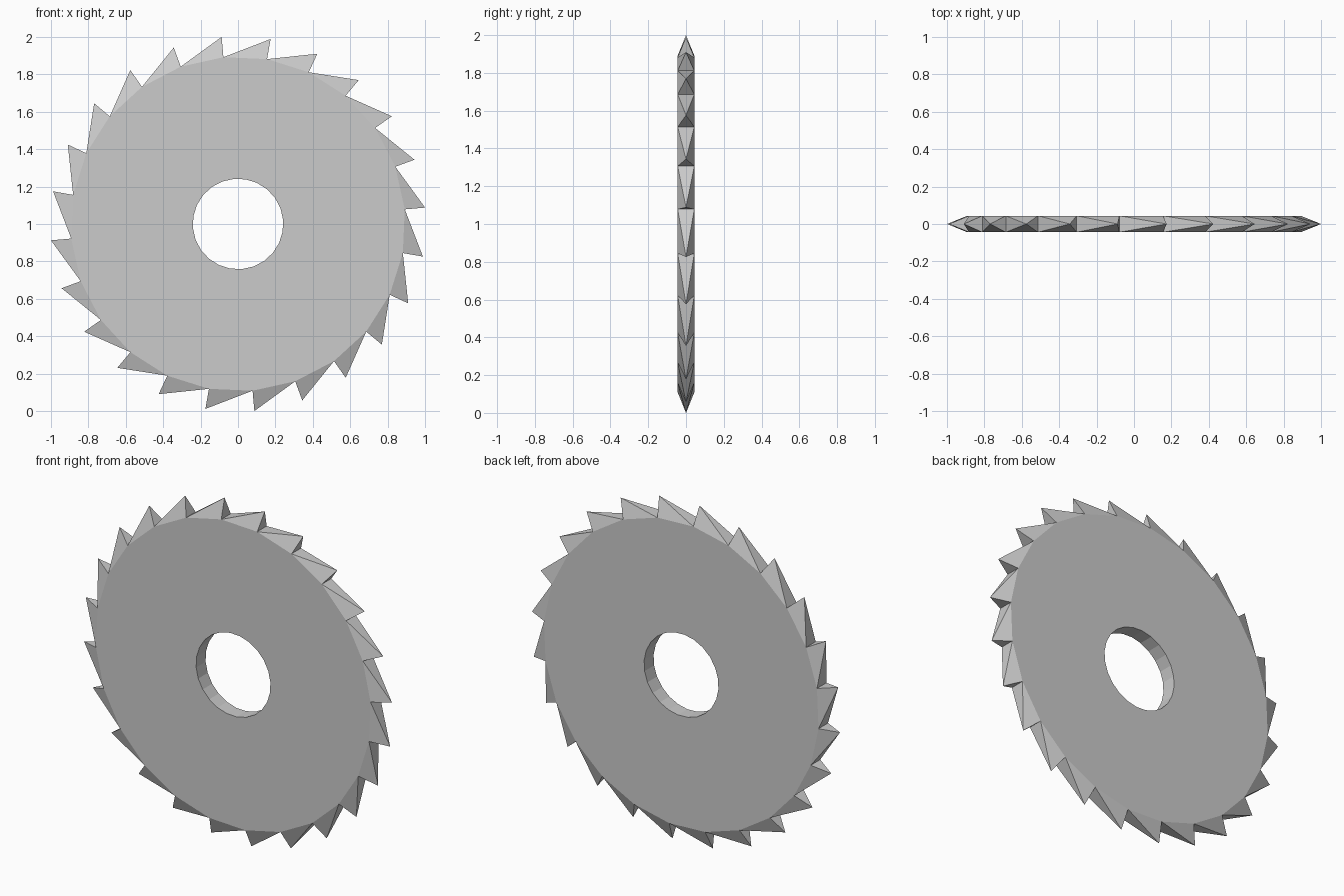
import bpy, bmesh, math

if "Cube" in bpy.data.objects:
    bpy.data.objects.remove(bpy.data.objects["Cube"])

TEETH = 24
TIP_R, RIM_R, HOLE_R, HALF = 1.004, 0.895, 0.242, 0.044
START = math.radians(5)

bm = bmesh.new()


def ring(radius, y):
    """Circle of vertices around the axle, one per tooth."""
    verts = []
    for i in range(TEETH):
        a = START + i * 2 * math.pi / TEETH
        verts.append(bm.verts.new((radius * math.cos(a), y, 1 + radius * math.sin(a))))
    return verts


rim_f, rim_b = ring(RIM_R, -HALF), ring(RIM_R, HALF)
hole_f, hole_b = ring(HOLE_R, -HALF), ring(HOLE_R, HALF)
tips = ring(TIP_R, 0)

for i in range(TEETH):
    j = (i + 1) % TEETH
    # flat disc sides and axle hole wall
    bm.faces.new((hole_f[i], rim_f[i], rim_f[j], hole_f[j]))
    bm.faces.new((hole_b[j], rim_b[j], rim_b[i], hole_b[i]))
    bm.faces.new((hole_f[j], hole_b[j], hole_b[i], hole_f[i]))
    # pyramid tooth leaning over the start of its rim segment
    base = (rim_f[i], rim_b[i], rim_b[j], rim_f[j])
    for k in range(4):
        bm.faces.new((base[k], base[(k + 1) % 4], tips[i]))

bmesh.ops.recalc_face_normals(bm, faces=bm.faces)
mesh = bpy.data.meshes.new("saw_blade")
bm.to_mesh(mesh)
bm.free()
blade = bpy.data.objects.new("saw_blade", mesh)
bpy.context.collection.objects.link(blade)
# bring the lowest tip exactly to the floor
blade.location.z = -min(v.co.z for v in mesh.vertices)
